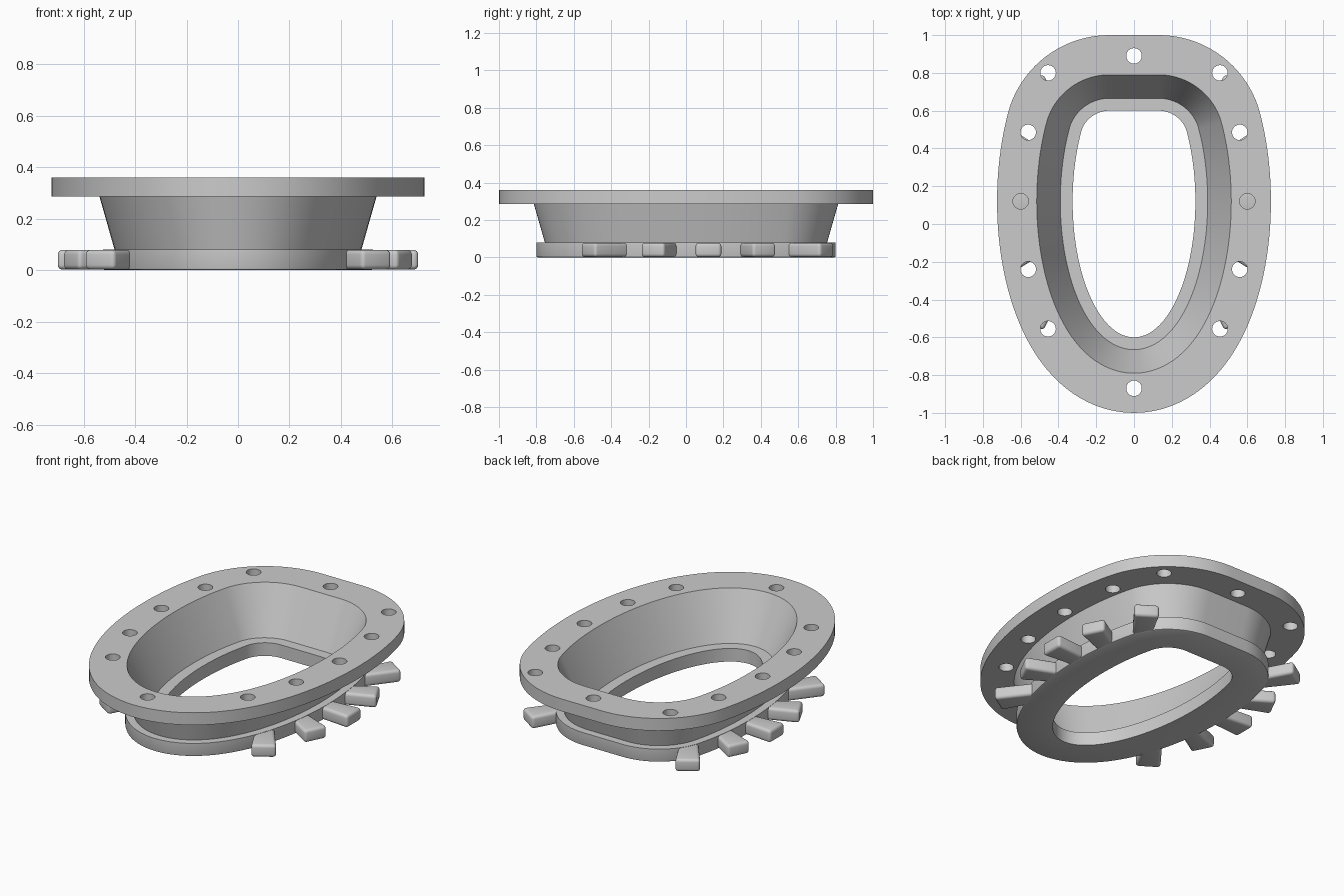
import bpy, bmesh
from math import sin, cos, asin, pi, radians

if "Cube" in bpy.data.objects:
    bpy.data.objects.remove(bpy.data.objects["Cube"])

MID = 0.12                      # y of the widest point of the egg outline
A, B = 0.325, 0.72              # ellipse half axes of the inner opening
ARC_C, ARC_R = (0.131, 0.445), 0.155   # corner arc next to the flat back


def outline():
    """Points and outward normals of the opening, counter-clockwise."""
    right = []
    t_end = asin(0.364 / B)
    for i in range(49):                          # lower ellipse
        t = -pi / 2 + (t_end + pi / 2) * i / 48
        n = (cos(t) / A, sin(t) / B)
        l = (n[0] ** 2 + n[1] ** 2) ** 0.5
        right.append((A * cos(t), MID + B * sin(t), n[0] / l, n[1] / l))
    a0 = radians(14.8)
    for i in range(1, 21):                       # corner arc
        a = a0 + (pi / 2 - a0) * i / 20
        right.append((ARC_C[0] + ARC_R * cos(a), ARC_C[1] + ARC_R * sin(a), cos(a), sin(a)))
    left = [(-x, y, -nx, ny) for x, y, nx, ny in reversed(right[1:])]
    return right + left


def finish(name, bm):
    bmesh.ops.recalc_face_normals(bm, faces=bm.faces)
    me = bpy.data.meshes.new(name)
    bm.to_mesh(me)
    bm.free()
    ob = bpy.data.objects.new(name, me)
    bpy.context.collection.objects.link(ob)
    return ob


def activate(ob):
    bpy.ops.object.select_all(action='DESELECT')
    ob.select_set(True)
    bpy.context.view_layer.objects.active = ob


def smooth(ob):
    activate(ob)
    bpy.ops.object.shade_smooth_by_angle(angle=radians(30))


def sweep(name, section):
    """Sweep a closed (offset, z) section round the outline."""
    bm = bmesh.new()
    rings = [[bm.verts.new((x + nx * o, y + ny * o, z)) for o, z in section]
             for x, y, nx, ny in outline()]
    k = len(section)
    for i, r in enumerate(rings):
        q = rings[(i + 1) % len(rings)]
        for j in range(k):
            bm.faces.new((r[j], q[j], q[(j + 1) % k], r[(j + 1) % k]))
    return finish(name, bm)


# base ring, its top forms the inner ledge
ring = sweep("base_ring", [(0, 0), (0.192, 0), (0.198, 0.003), (0.2, 0.009),
                           (0.2, 0.08), (0, 0.08)])
smooth(ring)

# sloping wall with the wide bolting flange
collar = sweep("flanged_collar", [(0.0625, 0.074), (0.153, 0.074), (0.213, 0.285),
                                  (0.4, 0.285), (0.4, 0.36), (0.19, 0.36)])

# bolt holes
holes = [(0, 0.89), (0, -0.87)]
for s in (-1, 1):
    holes += [(s * x, y) for x, y in ((0.455, 0.8), (0.56, 0.485), (0.6, 0.12),
                                      (0.56, -0.24), (0.455, -0.555))]
bm = bmesh.new()
for x, y in holes:
    res = bmesh.ops.create_cone(bm, cap_ends=True, segments=32, radius1=0.041,
                                radius2=0.041, depth=0.13)
    bmesh.ops.translate(bm, verts=res["verts"], vec=(x, y, 0.335))
cutter = finish("hole_cutter", bm)
cutter.hide_render = True
mod = collar.modifiers.new("holes", 'BOOLEAN')
mod.operation = 'DIFFERENCE'
mod.solver = 'EXACT'
mod.object = cutter
activate(collar)
bpy.ops.object.modifier_apply(modifier=mod.name)
bpy.data.objects.remove(cutter)
smooth(collar)


def tab(name, tip, angle, length, side):
    """Flared, rounded tab pointing outwards from the base ring."""
    c, s = cos(radians(angle)), sin(radians(angle))
    pts = [(-length, -0.048), (0, -0.07), (0, 0.07), (-length, 0.048)]
    bm = bmesh.new()
    low, high = [[bm.verts.new((side * (tip[0] + u * c - v * s), tip[1] + u * s + v * c, z))
                  for u, v in pts] for z in (0.002, 0.0785)]
    bm.faces.new(low)
    bm.faces.new(high)
    for i in range(4):
        j = (i + 1) % 4
        bm.faces.new((low[i], low[j], high[j], high[i]))
    ob = finish(name, bm)
    bev = ob.modifiers.new("round", 'BEVEL')
    bev.width = 0.018
    bev.segments = 4
    activate(ob)
    bpy.ops.object.modifier_apply(modifier=bev.name)
    smooth(ob)


# five tabs on each side
TABS = [(0.54, 0.635, 57, 0.27), (0.65, 0.30, 27, 0.24), (0.70, 0, 0, 0.26),
        (0.65, -0.30, -27, 0.24), (0.54, -0.645, -57, 0.27)]
for side, label in ((1, "right"), (-1, "left")):
    for i, (x, dy, ang, ln) in enumerate(TABS):
        tab(f"{label}_tab_{i + 1}", (x, MID + dy), ang, ln, side)
